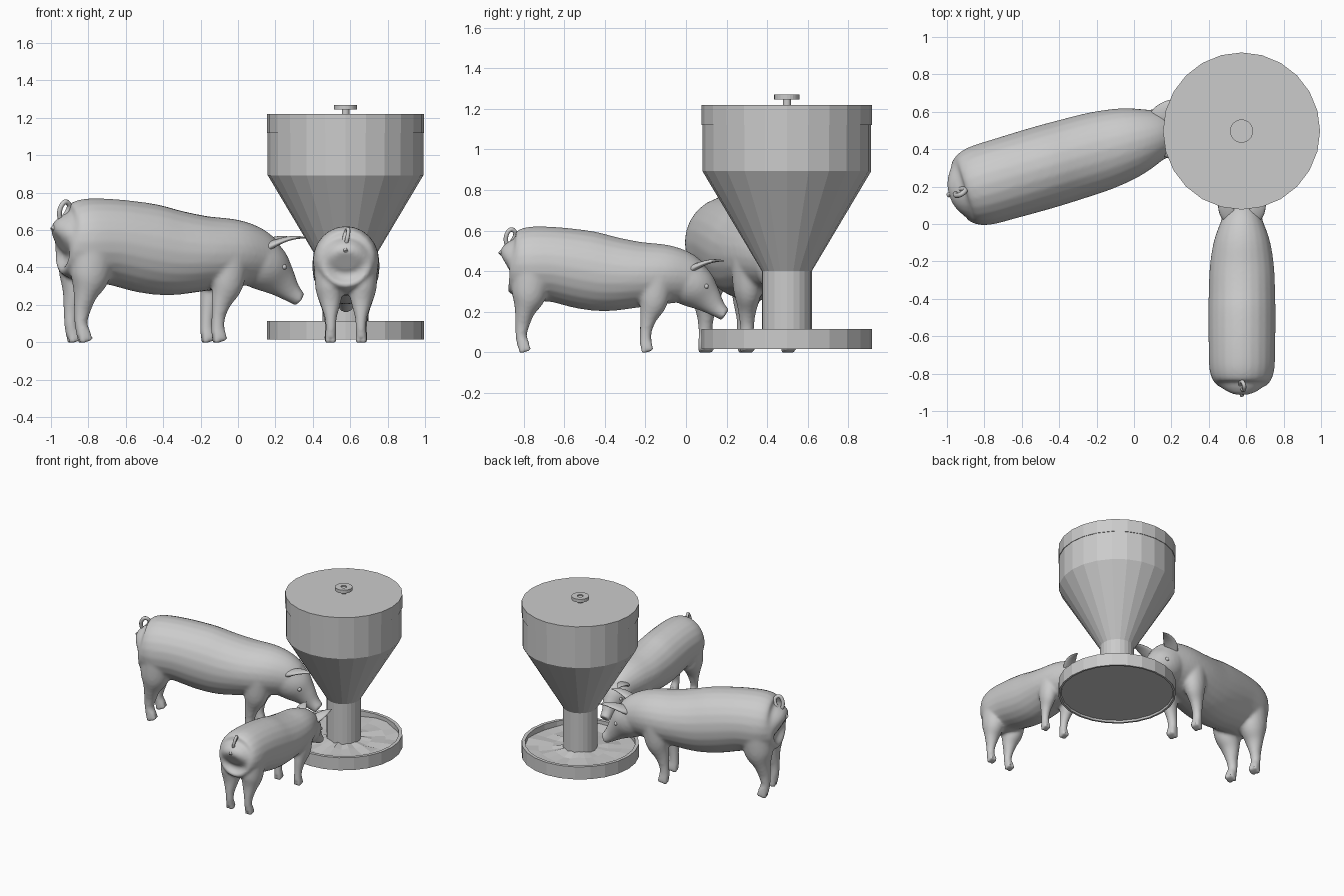
import bpy, bmesh, math, random
from mathutils import Matrix, Vector

random.seed(4)
if "Cube" in bpy.data.objects:
    bpy.data.objects.remove(bpy.data.objects["Cube"])

grey = bpy.data.materials.new("plain_grey")
grey.use_nodes = True
grey.diffuse_color = (0.6, 0.6, 0.6, 1)
grey.node_tree.nodes["Principled BSDF"].inputs["Base Color"].default_value = (0.6, 0.6, 0.6, 1)


def add_object(name, mesh, matrix=Matrix(), smooth=True):
    obj = bpy.data.objects.new(name, mesh)
    bpy.context.collection.objects.link(obj)
    obj.matrix_world = matrix
    if not mesh.materials:
        mesh.materials.append(grey)
    for p in mesh.polygons:
        p.use_smooth = smooth
    return obj


def to_mesh(name, bm):
    bmesh.ops.recalc_face_normals(bm, faces=bm.faces)
    mesh = bpy.data.meshes.new(name)
    bm.to_mesh(mesh)
    bm.free()
    return mesh


def refine(rings, steps=4):
    """Catmull-Rom interpolation of the ring values."""
    out = []
    for i in range(len(rings) - 1):
        a, b, c, d = (rings[max(0, min(len(rings) - 1, i + k))] for k in (-1, 0, 1, 2))
        for s in range(steps):
            t = s / steps
            out.append([q + t * (r - p) / 2 + t * t * (p - 2.5 * q + 2 * r - s2 / 2)
                        + t ** 3 * (1.5 * (q - r) + (s2 - p) / 2)
                        for p, q, r, s2 in zip(a, b, c, d)])
    return out + [list(rings[-1])]


def loft(bm, rings, mirror=1, sides=24):
    """Rings are (x, y, z, half width, half depth) along a path."""
    rings = refine(rings)
    centres = [Vector((r[0] * mirror, r[1], r[2])) for r in rings]
    loops = []
    for i, r in enumerate(rings):
        tangent = centres[min(i + 1, len(rings) - 1)] - centres[max(i - 1, 0)]
        across = Vector((1, 0, 0))
        up = across.cross(tangent).normalized()
        loops.append([bm.verts.new(centres[i] + across * r[3] * math.cos(a) + up * r[4] * math.sin(a))
                      for a in (math.tau * k / sides for k in range(sides))])
    for lo, hi in zip(loops, loops[1:]):
        for k in range(sides):
            n = (k + 1) % sides
            bm.faces.new((lo[k], lo[n], hi[n], hi[k]))
    bm.faces.new(loops[0])
    bm.faces.new(loops[-1])


def revolve(name, profile, sides=24):
    bm = bmesh.new()
    verts = [bm.verts.new((r, 0, z)) for r, z in profile]
    edges = [bm.edges.new(pair) for pair in zip(verts, verts[1:])]
    bmesh.ops.spin(bm, geom=verts + edges, axis=(0, 0, 1), cent=(0, 0, 0),
                   angle=math.tau, steps=sides, use_merge=True)
    bmesh.ops.remove_doubles(bm, verts=bm.verts, dist=0.0005)
    return add_object(name, to_mesh(name, bm), FEEDER, smooth=False)


# Feeder: tray, feed, tube with hopper, lid and knob
FEEDER = Matrix.Translation((0.575, 0.497, 0))
revolve("feed_tray", [(0, 0.03), (0.4, 0.03), (0.405, 0.016), (0.42, 0.016), (0.42, 0.115),
                      (0.395, 0.115), (0.395, 0.06), (0, 0.06)])
feed = revolve("feed_layer", [(0.11, 0.09), (0.2, 0.08), (0.3, 0.075), (0.395, 0.08)])
for v in feed.data.vertices:
    v.co.z += random.uniform(-0.01, 0.01)
revolve("hopper", [(0, 0.05), (0.123, 0.05), (0.123, 0.4), (0.416, 0.893), (0.416, 1.2), (0, 1.2)])
revolve("hopper_lid", [(0.41, 1.12), (0.42, 1.12), (0.42, 1.22), (0, 1.22)])
revolve("lid_knob", [(0.02, 1.21), (0.02, 1.245), (0.062, 1.245), (0.062, 1.27),
                     (0.021, 1.27), (0.021, 1.262), (0, 1.262)])

# Pig torso, head and legs, fused into one skin
torso = [(-0.885, 0.43, 0.06, 0.05), (-0.872, 0.435, 0.115, 0.11), (-0.84, 0.432, 0.152, 0.155),
         (-0.775, 0.435, 0.174, 0.183), (-0.65, 0.433, 0.178, 0.185), (-0.5, 0.407, 0.18, 0.194),
         (-0.38, 0.388, 0.178, 0.186), (-0.23, 0.383, 0.172, 0.162), (-0.1, 0.383, 0.152, 0.147),
         (0, 0.37, 0.118, 0.123), (0.07, 0.355, 0.085, 0.085)]
head = [(-0.05, 0.4, 0.1, 0.1), (0, 0.355, 0.113, 0.115), (0.055, 0.312, 0.1, 0.105),
        (0.106, 0.265, 0.066, 0.075), (0.146, 0.224, 0.046, 0.05), (0.178, 0.196, 0.04, 0.036),
        (0.194, 0.184, 0.039, 0.034)]
hind_leg = [(0.085, -0.76, 0.4, 0.085, 0.1), (0.088, -0.775, 0.28, 0.074, 0.085),
            (0.083, -0.795, 0.2, 0.052, 0.05), (0.081, -0.808, 0.13, 0.032, 0.035),
            (0.08, -0.812, 0.08, 0.028, 0.028), (0.082, -0.802, 0.035, 0.029, 0.032)]
front_leg = [(0.09, -0.15, 0.36, 0.07, 0.085), (0.095, -0.16, 0.25, 0.057, 0.07),
             (0.09, -0.185, 0.17, 0.037, 0.043), (0.086, -0.198, 0.1, 0.028, 0.029),
             (0.085, -0.198, 0.035, 0.028, 0.031)]
bm = bmesh.new()
loft(bm, [(0, *r) for r in torso])
loft(bm, [(0, *r) for r in head])
for side in (-1, 1):
    for leg in (hind_leg, front_leg):
        loft(bm, leg, side)
        x, y, z = leg[-1][:3]
        # Cloven toes
        for toe in (-0.015, 0.015):
            loft(bm, [(x + toe, y, z + 0.015, 0.014, 0.026), (x + toe, y + 0.005, 0.02, 0.015, 0.032),
                      (x + toe, y + 0.01, 0.002, 0.015, 0.034)], side, 12)
body_mesh = to_mesh("pig_body", bm)

# Ears: flat leaves pointing forward and outward
bm = bmesh.new()
for side in (-1, 1):
    loft(bm, [(0.06, 0.005, 0.395, 0.025, 0.02), (0.072, 0.045, 0.42, 0.044, 0.016),
              (0.09, 0.1, 0.443, 0.038, 0.011), (0.102, 0.15, 0.452, 0.02, 0.007),
              (0.108, 0.188, 0.45, 0.003, 0.003)], side, 16)
ear_mesh = to_mesh("pig_ears", bm)

# Eyes
bm = bmesh.new()
for side in (-1, 1):
    bmesh.ops.create_uvsphere(bm, u_segments=12, v_segments=8, radius=0.012,
                              matrix=Matrix.Translation((0.077 * side, 0.1, 0.325)))
eye_mesh = to_mesh("pig_eyes", bm)

# Curled tail
curve = bpy.data.curves.new("tail_path", "CURVE")
curve.dimensions = "3D"
curve.bevel_depth = 0.011
curve.bevel_resolution = 2
curve.use_fill_caps = True
path = [(0, -0.85, 0.5), (0, -0.885, 0.525), (0.012, -0.89, 0.575), (0.014, -0.865, 0.612),
        (0, -0.835, 0.59), (-0.012, -0.855, 0.545), (-0.008, -0.89, 0.51), (0, -0.918, 0.485)]
spline = curve.splines.new("NURBS")
spline.points.add(len(path) - 1)
for point, co in zip(spline.points, path):
    point.co = (*co, 1)
spline.use_endpoint_u = True
spline.order_u = 3
helper = bpy.data.objects.new("tail_helper", curve)
bpy.context.collection.objects.link(helper)
bpy.context.view_layer.update()
tail_mesh = bpy.data.meshes.new_from_object(helper.evaluated_get(bpy.context.evaluated_depsgraph_get()))
bpy.data.objects.remove(helper)


def place_pig(name, matrix):
    body = add_object(name + "_body", body_mesh, matrix)
    fuse = body.modifiers.new("fuse", "REMESH")
    fuse.mode = "VOXEL"
    fuse.voxel_size = 0.009
    fuse.use_smooth_shade = True
    soften = body.modifiers.new("soften", "SMOOTH")
    soften.factor = 0.5
    soften.iterations = 8
    for part, mesh in (("ears", ear_mesh), ("eyes", eye_mesh), ("tail", tail_mesh)):
        add_object(name + "_" + part, mesh, matrix)


place_pig("small_pig", Matrix.Translation((0.577, 0, 0)))
place_pig("large_pig", Matrix.Translation((0.1, 0.472, 0))
          @ Matrix.Rotation(math.radians(-73.8), 4, "Z") @ Matrix.Scale(1.24, 4))
